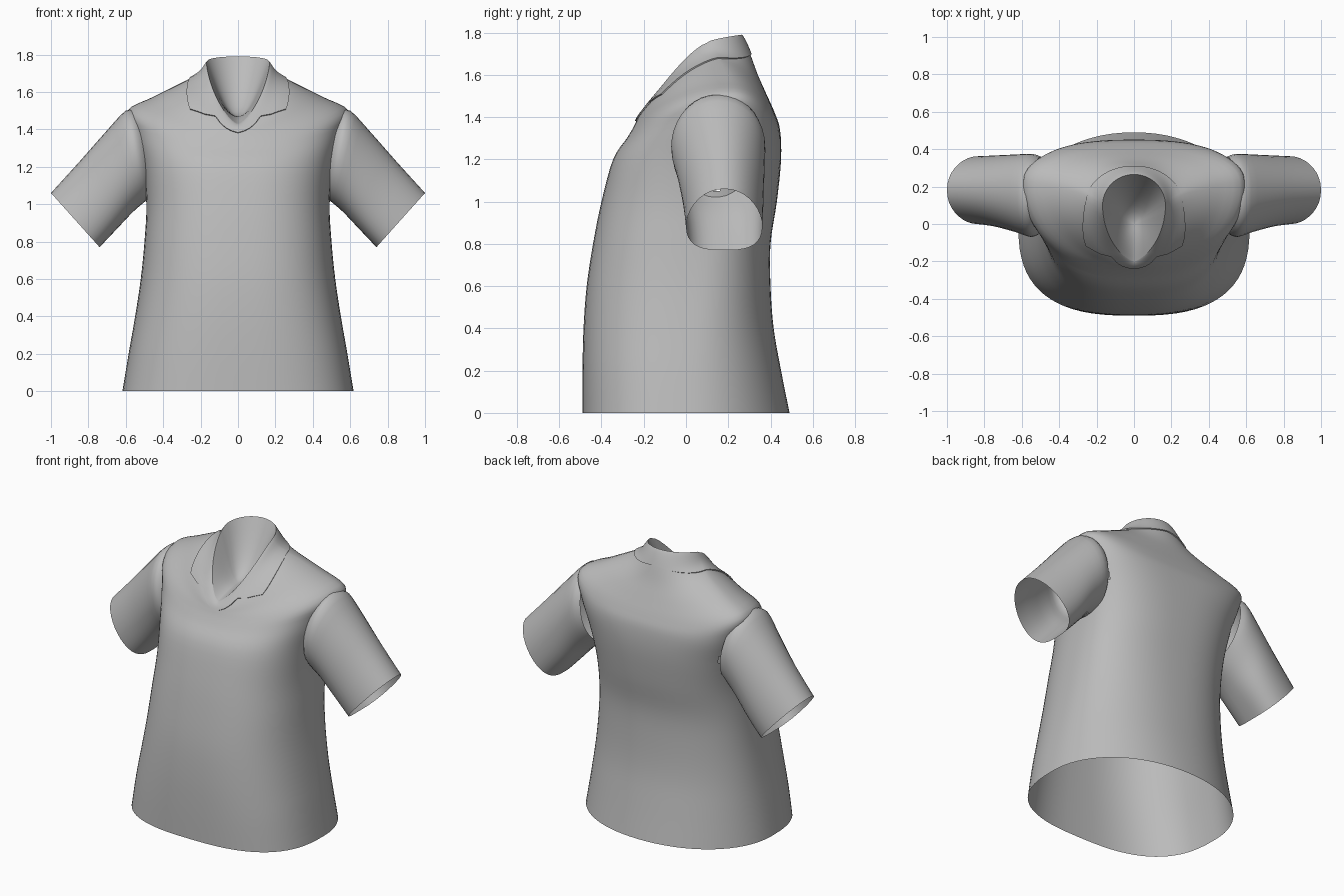
import bpy, bmesh, math
from mathutils import Vector

default_cube = bpy.data.objects.get("Cube")
if default_cube:
    bpy.data.objects.remove(default_cube)

cloth = bpy.data.materials.new("grey_cloth")
cloth.use_nodes = True
GREY = (0.5, 0.5, 0.5, 1)
cloth.diffuse_color = GREY
cloth.node_tree.nodes["Principled BSDF"].inputs["Base Color"].default_value = GREY

COLUMNS = 72
angles = [math.tau * j / COLUMNS for j in range(COLUMNS)]


def catmull(rows, v):
    """Smooth blend through a list of equal-length number rows."""
    last = len(rows) - 1
    i = min(int(v), last - 1)
    t = v - i
    p0, p1, p2, p3 = (rows[max(0, min(last, i + k))] for k in (-1, 0, 1, 2))
    return [b + 0.5 * t * (c - a + t * (2 * a - 5 * b + 4 * c - d + t * (3 * (b - c) + d - a)))
            for a, b, c, d in zip(p0, p1, p2, p3)]


def power(value, exponent):
    return math.copysign(abs(value) ** exponent, value)


def loft(name, rows, keep=None, smooth_angle=50):
    """Skin closed rings of points; keep is a rule that filters faces."""
    bm = bmesh.new()
    rings = [[bm.verts.new(p) for p in row] for row in rows]
    for low, high in zip(rings, rings[1:]):
        for j in range(len(low)):
            k = (j + 1) % len(low)
            bm.faces.new((low[j], low[k], high[k], high[j]))
    if keep:
        gone = [f for f in bm.faces if not keep(f.calc_center_median())]
        bmesh.ops.delete(bm, geom=gone, context='FACES')
    bmesh.ops.remove_doubles(bm, verts=bm.verts, dist=0.0001)
    mesh = bpy.data.meshes.new(name)
    bm.to_mesh(mesh)
    bm.free()
    mesh.materials.append(cloth)
    obj = bpy.data.objects.new(name, mesh)
    bpy.context.collection.objects.link(obj)
    bpy.ops.object.select_all(action='DESELECT')
    obj.select_set(True)
    bpy.context.view_layer.objects.active = obj
    bpy.ops.object.shade_smooth_by_angle(angle=math.radians(smooth_angle))


def level(z, width, middle, front, back, front_round, back_round):
    return (width, middle, z, front, z, back, z, front_round, back_round, 2, 2)


# Torso rings: half width, side y and z, front y and z, back y and z,
# front and back roundness, front and back rise
torso_rings = [
    level(0.0, 0.618, 0.0, -0.49, 0.49, 0.74, 0.95),
    level(0.2, 0.585, 0.0, -0.49, 0.45, 0.75, 0.92),
    level(0.4, 0.55, 0.02, -0.485, 0.415, 0.76, 0.9),
    level(0.6, 0.52, 0.04, -0.47, 0.4, 0.77, 0.87),
    level(0.8, 0.50, 0.06, -0.44, 0.4, 0.77, 0.83),
    level(1.0, 0.49, 0.1, -0.40, 0.43, 0.77, 0.8),
    level(1.2, 0.51, 0.15, -0.345, 0.45, 0.77, 0.75),
    (0.56, 0.18, 1.38, -0.28, 1.3, 0.445, 1.34, 0.87, 0.7, 2, 2),
    (0.59, 0.2, 1.5, -0.25, 1.35, 0.42, 1.42, 1.0, 0.8, 2, 2),
    (0.45, 0.19, 1.575, -0.235, 1.38, 0.38, 1.51, 1.0, 0.85, 2, 1.8),
    (0.30, 0.17, 1.65, -0.225, 1.4, 0.34, 1.6, 0.95, 0.95, 1.9, 1.4),
    (0.21, 0.13, 1.70, -0.215, 1.415, 0.305, 1.695, 1.1, 1.0, 1.6, 0.9),
    (0.168, 0.1, 1.752, -0.2, 1.43, 0.265, 1.79, 1.35, 1.0, 1.35, 0.6),
]
TOP = len(torso_rings) - 1


def torso_point(angle, v):
    """Point on the torso; angle 0 is the front, v counts rings upward."""
    width, sy, sz, fy, fz, by, bz, f_round, b_round, f_rise, b_rise = catmull(torso_rings, v)
    s, c = math.sin(angle), math.cos(angle)
    y, z, e, rise = (fy, fz, f_round, f_rise) if c > 0 else (by, bz, b_round, b_rise)
    return Vector((width * power(s, e), sy + (y - sy) * abs(c) ** min(e, 1),
                   sz + (z - sz) * abs(c) ** rise))


def torso_normal(angle, v):
    d = 0.02
    along = torso_point(angle + d, v) - torso_point(angle - d, v)
    up = torso_point(angle, min(v + d, TOP)) - torso_point(angle, v - d)
    return along.cross(up).normalized()


# Sleeve rings: top x z, bottom x z, front y, back y, taper of the upper side
sleeve_rings = [
    (0.54, 1.495, 0.46, 1.05, -0.04, 0.36, 1.0),
    (0.60, 1.5, 0.49, 1.02, -0.07, 0.375, 1.0),
    (0.70, 1.395, 0.56, 0.96, -0.045, 0.372, 1.1),
    (0.85, 1.225, 0.65, 0.865, -0.015, 0.367, 1.3),
    (1.0, 1.06, 0.74, 0.77, 0.0, 0.362, 1.4),
]


def inside_armhole(p):
    top_x, top_z, low_x, low_z, front, back, taper = sleeve_rings[1]
    dz = (p.z - (top_z + low_z) / 2) / (top_z - low_z) * 2
    dy = (p.y - (front + back) / 2) / (back - front) * 2
    return abs(p.x) > 0.4 and dz * dz + dy * dy < 0.6


# Body of the shirt, open at hem and armholes
steps = 4
loft("shirt_body",
     [[torso_point(a, k / steps) for a in angles] for k in range(TOP * steps + 1)],
     keep=lambda p: not inside_armhole(p))


# Sleeves, open at the cuff
def sleeve_point(angle, v, side):
    top_x, top_z, low_x, low_z, front, back, taper = catmull(sleeve_rings, v)
    up = (0.5 + 0.5 * math.cos(angle)) ** taper
    y = (front + back) / 2 + (back - front) / 2 * power(math.sin(angle), 0.95)
    return Vector((side * (low_x + (top_x - low_x) * up), y, low_z + (top_z - low_z) * up))


for name, side in (("left_sleeve", 1), ("right_sleeve", -1)):
    loft(name, [[sleeve_point(a * side, k / 3, side) for a in angles[::2]]
                for k in range((len(sleeve_rings) - 1) * 3 + 1)])


# Lining that closes the neck as a hollow running from the nape to the V
def lining_row(t):
    row = []
    for a in angles:
        rim = torso_point(a, TOP)
        drop = math.sin(t * math.pi / 2)
        row.append((rim.x * (1 - t), rim.y * (1 - t), rim.z + (1.47 - rim.z) * drop))
    return row


loft("neck_lining", [lining_row(k / 8) for k in range(9)], smooth_angle=60)


# Folded collar with notched lapels, lying just above the body
collar_edge = [(0, 9.0), (12, 10.0), (25, 10.45), (30, 10.55), (35, 10.0), (45, 9.6),
               (62, 9.95), (90, 10.5), (180, 11.05)]


def edge_at(angle):
    degrees = math.degrees(min(angle, math.tau - angle))
    for (a, va), (b, vb) in zip(collar_edge, collar_edge[1:]):
        if degrees <= b + 0.001:
            return va + (vb - va) * (degrees - a) / (b - a)


def collar_row(t, lift):
    row = []
    for a in angles:
        v = edge_at(a) + (TOP - edge_at(a)) * t
        row.append(torso_point(a, v) + torso_normal(a, v) * lift)
    return row


collar_rows = [collar_row(0, 0.0)]
collar_rows += [collar_row(k / 8, 0.007 * (1 - (k / 8) ** 3)) for k in range(9)]
loft("collar", collar_rows, smooth_angle=40)
